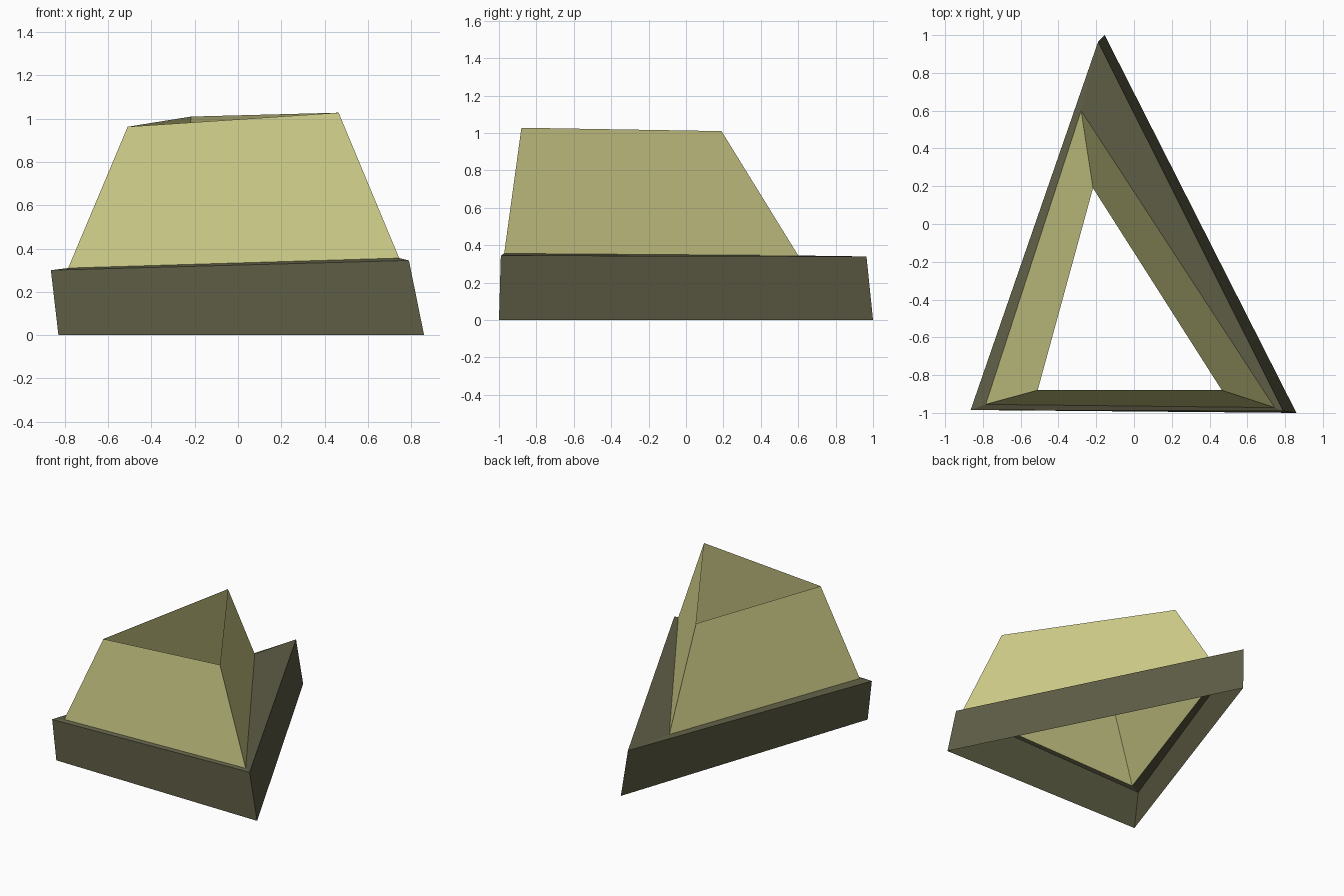
import bpy
import bmesh

cube = bpy.data.objects.get("Cube")
if cube:
    bpy.data.objects.remove(cube, do_unlink=True)


def make_material(name, rgb):
    mat = bpy.data.materials.new(name)
    mat.use_nodes = True
    colour = (*rgb, 1.0)
    mat.diffuse_color = colour
    mat.node_tree.nodes["Principled BSDF"].inputs["Base Color"].default_value = colour
    return mat


def loft(name, rings, mat):
    """Join successive closed rings of corners with flat walls, leaving both ends open."""
    bm = bmesh.new()
    loops = [[bm.verts.new(p) for p in ring] for ring in rings]
    for low, high in zip(loops, loops[1:]):
        n = len(low)
        for i in range(n):
            j = (i + 1) % n
            bm.faces.new((low[i], low[j], high[j], high[i]))
    mesh = bpy.data.meshes.new(name)
    bm.to_mesh(mesh)
    bm.free()
    mesh.materials.append(mat)
    obj = bpy.data.objects.new(name, mesh)
    bpy.context.collection.objects.link(obj)
    return obj


dark_olive = make_material("dark olive", (0.112, 0.110, 0.060))
pale_olive = make_material("pale olive", (0.62, 0.61, 0.25))

# Triangular rings, counter-clockwise: front left, front right, back corner
ground = [(-0.83, -0.985, 0), (0.86, -1.0, 0), (-0.155, 1.0, 0)]
rim = [(-0.865, -0.985, 0.30), (0.79, -0.99, 0.345), (-0.19, 0.965, 0.34)]
foot = [(-0.785, -0.955, 0.31), (0.745, -0.972, 0.356), (-0.28, 0.60, 0.345)]
crown = [(-0.51, -0.88, 0.963), (0.465, -0.88, 1.028), (-0.217, 0.19, 1.01)]

# Low base wall with the ledge folded inwards
loft("base_and_ledge", [ground, rim, foot], dark_olive)

# Tapered open shell standing on the ledge
loft("tapered_shell", [foot, crown], pale_olive)
